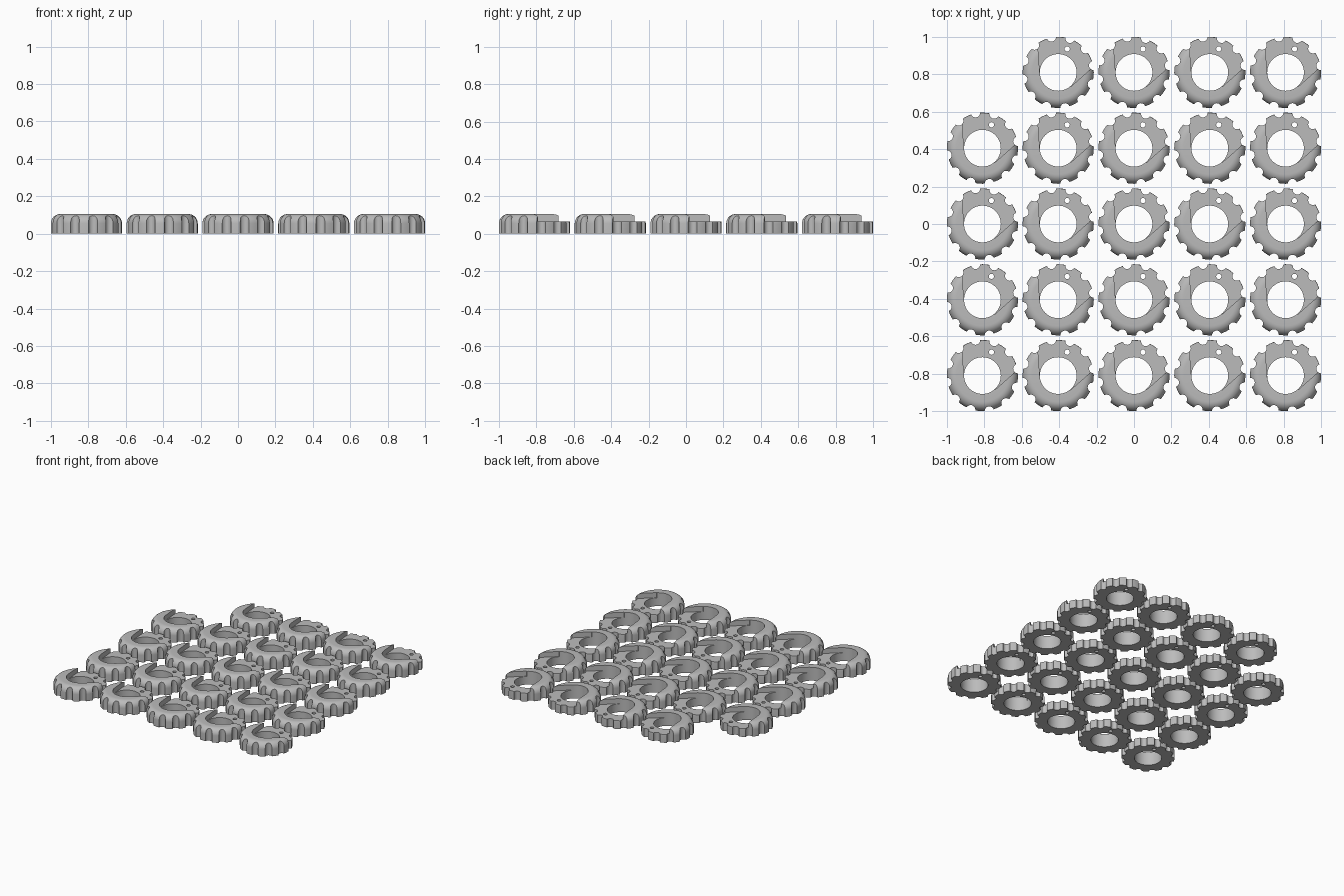
import bpy, bmesh, math

if "Cube" in bpy.data.objects:
    bpy.data.objects.remove(bpy.data.objects["Cube"])

R, BORE, TOP, STEP = 0.19, 0.098, 0.105, 0.065
TEETH, PITCH = 12, 0.405

steel = bpy.data.materials.new("grey steel")
steel.diffuse_color = (0.5, 0.5, 0.5, 1)
steel.use_nodes = True
steel.node_tree.nodes["Principled BSDF"].inputs["Base Color"].default_value = steel.diffuse_color


def make_object(name, bm):
    bmesh.ops.recalc_face_normals(bm, faces=bm.faces)
    mesh = bpy.data.meshes.new(name)
    bm.to_mesh(mesh)
    bm.free()
    ob = bpy.data.objects.new(name, mesh)
    bpy.context.collection.objects.link(ob)
    return ob


def prism(bm, points, z0, z1):
    face = bm.faces.new([bm.verts.new((x, y, z0)) for x, y in points])
    ext = bmesh.ops.extrude_face_region(bm, geom=[face])["geom"]
    bmesh.ops.translate(bm, vec=(0, 0, z1 - z0),
                        verts=[v for v in ext if isinstance(v, bmesh.types.BMVert)])


def circle(cx, cy, r, n):
    return [(cx + r * math.cos(2 * math.pi * i / n),
             cy + r * math.sin(2 * math.pi * i / n)) for i in range(n)]


# Ring body: lathed profile with a rounded outer shoulder
ROUND = 0.05
profile = [(BORE, 0), (R, 0)]
for i in range(9):
    a = math.pi / 2 * i / 8
    profile.append((R - ROUND + ROUND * math.cos(a), TOP - ROUND + ROUND * math.sin(a)))
profile.append((BORE, TOP))
SEG = 96
bm = bmesh.new()
rings = []
for s in range(SEG):
    a = 2 * math.pi * s / SEG
    rings.append([bm.verts.new((r * math.cos(a), r * math.sin(a), z)) for r, z in profile])
n = len(profile)
for s in range(SEG):
    p, q = rings[s], rings[(s + 1) % SEG]
    for i in range(n):
        j = (i + 1) % n
        bm.faces.new((p[i], q[i], q[j], p[j]))
body = make_object("gear_ring", bm)

# Cutters: tooth notches and the small pin hole
bm = bmesh.new()
for k in range(TEETH):
    a = math.radians(86 + 15 + 360 / TEETH * k)
    prism(bm, circle(0.193 * math.cos(a), 0.193 * math.sin(a), 0.025, 20), -0.05, 0.2)
prism(bm, circle(0.048, 0.125, 0.014, 16), -0.05, 0.2)
notches = make_object("notch_cutter", bm)

# Cutter: wedge that lowers the back part of the ring
bm = bmesh.new()
prism(bm, [(-0.098, -0.01), (0.067, -0.076), (0.23, 0.068), (0.23, 0.3), (-0.12, 0.3)],
      STEP, 0.2)
wedge = make_object("step_cutter", bm)

for cutter in (notches, wedge):
    mod = body.modifiers.new("cut", "BOOLEAN")
    mod.operation = "DIFFERENCE"
    mod.solver = "EXACT"
    mod.object = cutter
    cutter.hide_render = True

bpy.context.view_layer.update()
deps = bpy.context.evaluated_depsgraph_get()
gear_mesh = bpy.data.meshes.new_from_object(body.evaluated_get(deps))
for ob in (body, notches, wedge):
    bpy.data.objects.remove(ob)
gear_mesh.materials.clear()
gear_mesh.materials.append(steel)

# Grid of gears with the back left corner left empty
first = None
for row in range(5):
    for col in range(5):
        if (row, col) == (4, 0):
            continue
        ob = bpy.data.objects.new(f"gear_{row + 1}_{col + 1}", gear_mesh)
        ob.location = ((col - 2) * PITCH, (row - 2) * PITCH, 0)
        bpy.context.collection.objects.link(ob)
        first = first or ob

# Smooth shading, sharp edges kept (all gears share one mesh)
bpy.ops.object.select_all(action="DESELECT")
first.select_set(True)
bpy.context.view_layer.objects.active = first
bpy.ops.object.shade_smooth_by_angle(angle=math.radians(30))
